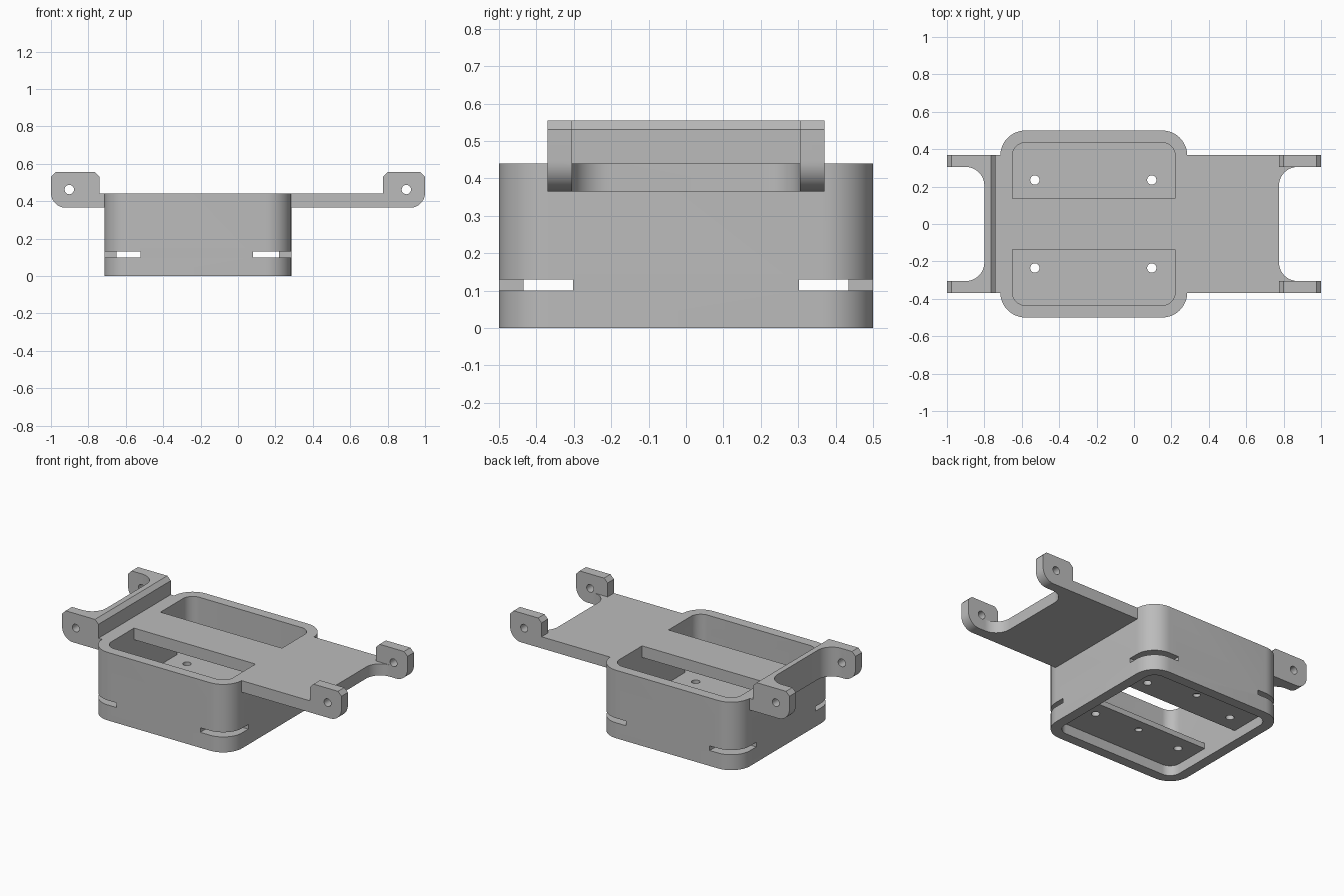
import bpy, bmesh, math
from mathutils import Vector

cube = bpy.data.objects.get("Cube")
if cube:
    bpy.data.objects.remove(cube, do_unlink=True)

grey = bpy.data.materials.new("plain grey")
grey.use_nodes = True
COLOUR = (0.5, 0.5, 0.5, 1)
grey.diffuse_color = COLOUR
grey.node_tree.nodes["Principled BSDF"].inputs["Base Color"].default_value = COLOUR


def fillet(corners, steps=12):
    """Outline from (u, v[, radius]) corners, rounding those with a radius."""
    out = []
    for i, c in enumerate(corners):
        p = Vector(c[:2])
        r = c[2] if len(c) > 2 else 0
        if not r:
            out.append(p)
            continue
        a = (Vector(corners[i - 1][:2]) - p).normalized()
        b = (Vector(corners[(i + 1) % len(corners)][:2]) - p).normalized()
        # right-angled corners: the arc centre lies at p + r(a + b)
        centre = p + r * (a + b)
        for k in range(steps + 1):
            t = math.pi / 2 * k / steps
            out.append(centre - r * (b * math.cos(t) + a * math.sin(t)))
    return out


def prism(name, corners, lo, hi, axis="z"):
    """Extrude an outline along z (outline in xy) or y (outline in xz)."""
    bm = bmesh.new()
    place = (lambda p, d: (p.x, p.y, d)) if axis == "z" else (lambda p, d: (p.x, d, p.y))
    pts = fillet(corners)
    low = [bm.verts.new(place(p, lo)) for p in pts]
    high = [bm.verts.new(place(p, hi)) for p in pts]
    bm.faces.new(low)
    bm.faces.new(high)
    for i in range(len(pts)):
        j = (i + 1) % len(pts)
        bm.faces.new((low[i], low[j], high[j], high[i]))
    bmesh.ops.recalc_face_normals(bm, faces=bm.faces)
    mesh = bpy.data.meshes.new(name)
    bm.to_mesh(mesh)
    bm.free()
    mesh.materials.append(grey)
    ob = bpy.data.objects.new(name, mesh)
    bpy.context.collection.objects.link(ob)
    return ob


def rect(x0, x1, y0, y1, r=0):
    return [(x0, y0, r), (x1, y0, r), (x1, y1, r), (x0, y1, r)]


def circle(u, v, r):
    n = 24
    return [(u + r * math.cos(math.tau * k / n), v + r * math.sin(math.tau * k / n))
            for k in range(n)]


def combine(target, other, operation):
    mod = target.modifiers.new("combine", "BOOLEAN")
    mod.operation, mod.solver, mod.object = operation, "EXACT", other
    bpy.context.view_layer.objects.active = target
    bpy.ops.object.modifier_apply(modifier=mod.name)
    bpy.data.objects.remove(other, do_unlink=True)


def cut(target, *args):
    combine(target, prism("cutter", *args), "DIFFERENCE")


X0, X1, Y = -0.715, 0.285, 0.5        # outer box
WALL, TOP, DECK = 0.065, 0.44, 0.365  # wall, deck top, deck underside
IX0, IX1, IY = X0 + WALL, X1 - WALL, Y - WALL
BEAM, ARM = 0.135, 0.305              # half widths of the beam and the notches
MID = (X0 + X1) / 2

# Deck with raised end lugs, chamfered on top and rounded below
deck = prism("deck", [
    (-1, DECK, 0.08), (1, DECK, 0.08), (1, 0.53), (0.975, 0.555), (0.8, 0.555),
    (0.775, 0.53), (0.775, TOP), (-0.74, TOP), (-0.74, 0.53), (-0.765, 0.555),
    (-0.975, 0.555), (-1, 0.53)], -0.37, 0.37, "y")

# Notches between the arms; the lugs at the +x end stand alone
cut(deck, [(-1.1, -ARM), (-0.8, -ARM, 0.1), (-0.8, ARM, 0.1), (-1.1, ARM)], 0.2, 0.7)
cut(deck, [(1.1, -ARM), (0.775, -ARM, 0.1), (0.775, ARM, 0.1), (1.1, ARM)], 0.2, 0.7)
cut(deck, rect(0.7, 1.1, -ARM, ARM), TOP, 0.7)

# Pivot holes through the lugs
for x in (-0.902, 0.9):
    cut(deck, circle(x, 0.462, 0.025), -0.6, 0.6, "y")

# Rounded box joined to the deck
body = prism("tray_body", rect(X0, X1, -Y, Y, 0.135), 0, TOP)
combine(body, deck, "UNION")

# Recess below the floor, cavity above it, and the gap between the floor halves
cut(body, rect(IX0, IX1, -IY, IY, 0.07), -0.1, 0.065)
cut(body, rect(IX0, IX1, -IY, IY, 0.07), 0.1, DECK)
cut(body, rect(IX0, IX1, -BEAM, BEAM), 0.05, 0.12)

for s in (-1, 1):
    # Deck window on each side of the central beam
    cut(body, [(IX0, s * BEAM), (IX1, s * BEAM), (IX1, s * IY, 0.07), (IX0, s * IY, 0.07)],
        0.3, 0.6)
    # Screw holes through the floor
    for x in (-0.53, 0.095):
        cut(body, circle(x, s * 0.235, 0.025), 0.03, 0.15)
    # Strap slots around the box corners
    for x0, x1 in ((X0 - 0.1, -0.52), (0.08, X1 + 0.1)):
        cut(body, rect(x0, x1, *sorted((s * 0.302, s * 0.6))), 0.1, 0.13)

# Blind middle holes under the floor
for y in (-0.215, 0.31):
    cut(body, circle(MID, y, 0.022), 0.03, 0.085)

bpy.ops.object.select_all(action="DESELECT")
body.select_set(True)
bpy.context.view_layer.objects.active = body
bpy.ops.object.shade_smooth_by_angle(angle=math.radians(30))
